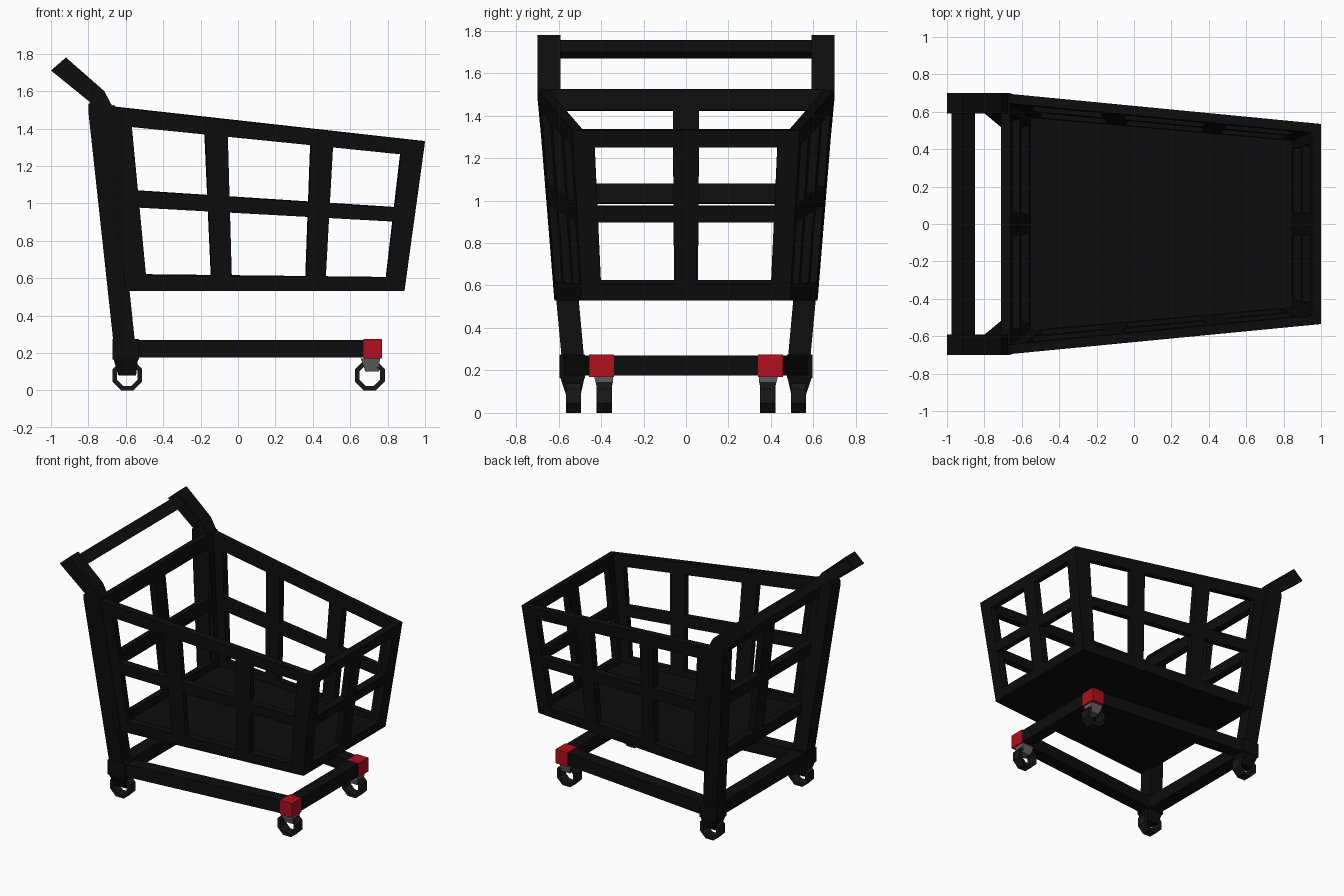
import bpy, bmesh
from math import sin, cos, pi
from mathutils import Vector

if "Cube" in bpy.data.objects:
    bpy.data.objects.remove(bpy.data.objects["Cube"])


def material(name, r, g, b):
    m = bpy.data.materials.new(name)
    m.diffuse_color = (r, g, b, 1)
    m.use_nodes = True
    m.node_tree.nodes["Principled BSDF"].inputs["Base Color"].default_value = m.diffuse_color
    return m


BLACK = material("black_plastic", 0.004, 0.004, 0.004)
RUBBER = material("dark_rubber", 0.009, 0.009, 0.009)
RED = material("red_plastic", 0.43, 0.005, 0.013)
GREY = material("grey_metal", 0.12, 0.12, 0.12)


def finish(bm, name, mat, mirror):
    me = bpy.data.meshes.new(name)
    bm.to_mesh(me)
    bm.free()
    me.materials.append(mat)
    ob = bpy.data.objects.new(name, me)
    bpy.context.collection.objects.link(ob)
    if mirror:
        mod = ob.modifiers.new("Mirror", "MIRROR")
        mod.use_axis = (False, True, False)
        mod.use_mirror_merge = False
    return ob


def loft(name, rings, mat=BLACK, mirror=False, closed=False):
    """Skin a list of point rings; cap the ends or join them in a loop."""
    bm = bmesh.new()
    vs = [[bm.verts.new(p) for p in r] for r in rings]
    n = len(vs[0])
    pairs = list(zip(vs, vs[1:])) + ([(vs[-1], vs[0])] if closed else [])
    for a, b in pairs:
        for i in range(n):
            j = (i + 1) % n
            bm.faces.new((a[i], a[j], b[j], b[i]))
    if not closed:
        bm.faces.new(vs[0])
        bm.faces.new(vs[-1])
    bmesh.ops.recalc_face_normals(bm, faces=bm.faces)
    return finish(bm, name, mat, mirror)


def rect_x(x, y0, y1, z0, z1):
    return [(x, y0, z0), (x, y1, z0), (x, y1, z1), (x, y0, z1)]


def rect_z(z, x0, x1, y0, y1):
    return [(x0, y0, z), (x1, y0, z), (x1, y1, z), (x0, y1, z)]


def tilted(left, right, y0, y1):
    (xl, zl), (xr, zr) = left, right
    return [(xl, y0, zl), (xr, y0, zr), (xr, y1, zr), (xl, y1, zl)]


def lattice(name, corners, us, vs, mirror=False, thick=0.05):
    """Wall with window openings: odd/odd cells of the uneven grid are left out."""
    a, b, c, d = map(Vector, corners)   # bottom a-b, top d-c
    bm = bmesh.new()
    g = [[bm.verts.new(a.lerp(b, u).lerp(d.lerp(c, u), v)) for v in vs] for u in us]
    for i in range(len(us) - 1):
        for j in range(len(vs) - 1):
            if not (i % 2 and j % 2):
                bm.faces.new((g[i][j], g[i + 1][j], g[i + 1][j + 1], g[i][j + 1]))
    bm.normal_update()
    f = next(iter(bm.faces))
    if f.normal.dot(Vector((0.15, 0, 0.9)) - (a + b + c + d) / 4) > 0:
        bmesh.ops.reverse_faces(bm, faces=bm.faces[:])
    ob = finish(bm, name, BLACK, False)
    sol = ob.modifiers.new("Solidify", "SOLIDIFY")
    sol.thickness, sol.offset = thick, -1
    if mirror:
        mod = ob.modifiers.new("Mirror", "MIRROR")
        mod.use_axis = (False, True, False)
        mod.use_mirror_merge = False


# Basket corners (+y side)
RB, RT = (-0.60, 0.62, 0.53), (-0.71, 0.70, 1.52)
FB, FT = (0.89, 0.49, 0.53), (1.00, 0.535, 1.33)


def flip(p):
    return (p[0], -p[1], p[2])


# Basket walls and floor
V = [0, 0.09, 0.458, 0.55, 0.9, 1]
lattice("basket_side", (RB, FB, FT, RT),
        [0, 0.078, 0.31, 0.382, 0.645, 0.715, 0.93, 1], V, mirror=True)
lattice("basket_front", (flip(FB), FB, FT, flip(FT)),
        [0, 0.095, 0.443, 0.557, 0.905, 1], V)
lattice("basket_rear", (flip(RB), RB, RT, flip(RT)),
        [0, 0.08, 0.455, 0.545, 0.92, 1], V)
loft("basket_floor", [[(x, y, z) for x, y in
                       ((-0.59, -0.61), (0.88, -0.48), (0.88, 0.48), (-0.59, 0.61))]
                      for z in (0.532, 0.57)])

# Rear posts bending into the handle arms
loft("rear_post", [
    tilted((-0.66, 0.20), (-0.545, 0.20), 0.475, 0.58),
    tilted((-0.80, 1.49), (-0.68, 1.49), 0.592, 0.70),
    tilted((-0.80, 1.53), (-0.675, 1.525), 0.592, 0.70),
    tilted((-0.79, 1.54), (-0.715, 1.60), 0.592, 0.70),
    tilted((-1.00, 1.71), (-0.92, 1.78), 0.592, 0.70)], mirror=True)

# Push handle
loft("handle_bar", [[(x, y, z) for x, z in
                     ((-0.975, 1.71), (-0.92, 1.755), (-0.85, 1.70), (-0.905, 1.67))]
                    for y in (-0.6, 0.6)])

# Lower frame
loft("base_side_bar", [rect_x(-0.58, 0.48, 0.58, 0.175, 0.27),
                       rect_x(0.68, 0.35, 0.45, 0.175, 0.27)], mirror=True)
loft("base_front_bar", [rect_x(x, -0.35, 0.35, 0.175, 0.27) for x in (0.675, 0.765)])
loft("base_rear_bar", [rect_x(x, -0.5, 0.5, 0.175, 0.27) for x in (-0.655, -0.55)])

# Corner blocks and wheel forks
loft("front_corner_block", [rect_z(z, 0.67, 0.77, 0.34, 0.457) for z in (0.17, 0.275)],
     RED, mirror=True)
loft("rear_corner_block", [rect_z(z, -0.672, -0.53, 0.475, 0.595) for z in (0.165, 0.275)],
     mirror=True)
loft("front_fork", [rect_z(0.10, 0.68, 0.755, 0.355, 0.415),
                    rect_z(0.14, 0.67, 0.755, 0.345, 0.425),
                    rect_z(0.17, 0.655, 0.76, 0.343, 0.432)], GREY, mirror=True)
loft("rear_fork", [rect_z(0.08, -0.64, -0.545, 0.497, 0.563),
                   rect_z(0.165, -0.665, -0.535, 0.478, 0.592)], mirror=True)

# Eight-sided ring wheels
for name, cx, cy in (("front_wheel", 0.705, 0.385), ("rear_wheel", -0.592, 0.53)):
    rings = []
    for k in range(8):
        t = (k + 0.5) * pi / 4
        rings.append([(cx + r * cos(t), cy + y, 0.08 + r * sin(t))
                      for r, y in ((0.0866, -0.036), (0.0866, 0.036),
                                   (0.06, 0.036), (0.06, -0.036))])
    loft(name, rings, RUBBER, mirror=True, closed=True)
